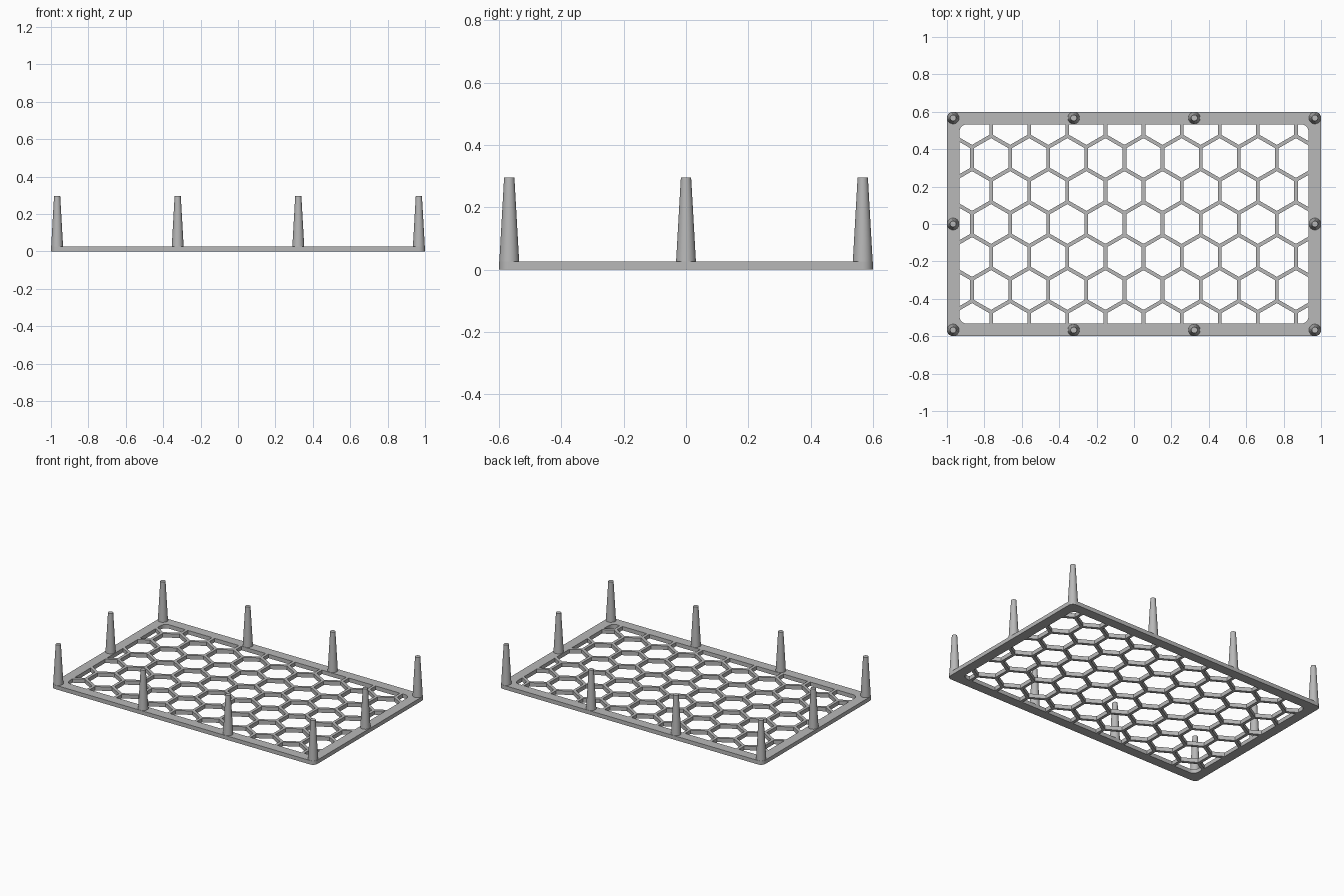
import bpy
import math
from mathutils import Vector

if "Cube" in bpy.data.objects:
    bpy.data.objects.remove(bpy.data.objects["Cube"])

HALF_X, HALF_Y = 1.0, 0.6      # outer half sizes
RIM = 0.067                    # frame width
THICK = 0.027                  # plate thickness
PITCH = 0.2037                 # honeycomb cell spacing
WALL = 0.02                    # honeycomb wall width
POST_H = 0.296

grey = bpy.data.materials.new("grey")
grey.use_nodes = True
colour = (0.48, 0.48, 0.48, 1)
grey.diffuse_color = colour
grey.node_tree.nodes["Principled BSDF"].inputs["Base Color"].default_value = colour


def rounded_rect(hx, hy, r, steps=8):
    """Counter-clockwise outline of a rectangle with round corners."""
    pts = []
    for q, (sx, sy) in enumerate([(1, 1), (-1, 1), (-1, -1), (1, -1)]):
        for i in range(steps + 1):
            a = (q + i / steps) * math.pi / 2
            pts.append(Vector((sx * (hx - r) + r * math.cos(a),
                               sy * (hy - r) + r * math.sin(a))))
    return pts


def clip(poly, normal, limit):
    """Keep the part of a convex polygon where p . normal <= limit."""
    out = []
    for i, b in enumerate(poly):
        a = poly[i - 1]
        da, db = a.dot(normal) - limit, b.dot(normal) - limit
        if (da > 0) != (db > 0):
            out.append(a.lerp(b, da / (da - db)))
        if db <= 0:
            out.append(b)
    return out


def hex_hole(centre, window):
    """Pointy-topped hexagonal hole, trimmed to the frame opening."""
    poly = window
    for k in range(6):
        n = Vector((math.cos(k * math.pi / 3), math.sin(k * math.pi / 3)))
        poly = clip(poly, n, centre.dot(n) + (PITCH - WALL) / 2)
    return poly


def add_outline(curve, pts):
    spline = curve.splines.new("POLY")
    spline.points.add(len(pts) - 1)
    for p, v in zip(spline.points, pts):
        p.co = (v.x, v.y, 0, 1)
    spline.use_cyclic_u = True


def smooth(obj):
    bpy.ops.object.select_all(action="DESELECT")
    obj.select_set(True)
    bpy.context.view_layer.objects.active = obj
    bpy.ops.object.shade_smooth_by_angle(angle=math.radians(30))


# Frame and honeycomb: one filled outline with trimmed hexagonal holes
curve = bpy.data.curves.new("honeycomb_outline", "CURVE")
curve.dimensions = "2D"
curve.fill_mode = "BOTH"
curve.extrude = THICK / 2
add_outline(curve, rounded_rect(HALF_X, HALF_Y, 0.033))
window = rounded_rect(HALF_X - RIM, HALF_Y - RIM, 0.04)
for row in range(-4, 5):
    shift = PITCH / 4 * (1 if row % 2 == 0 else -1)
    for col in range(-6, 7):
        centre = Vector((shift + col * PITCH, row * PITCH * math.sqrt(3) / 2))
        hole = hex_hole(centre, window)
        if len(hole) > 2:
            add_outline(curve, hole)

temp = bpy.data.objects.new("outline_helper", curve)
bpy.context.collection.objects.link(temp)
graph = bpy.context.evaluated_depsgraph_get()
mesh = bpy.data.meshes.new_from_object(temp.evaluated_get(graph))
bpy.data.objects.remove(temp)
plate = bpy.data.objects.new("honeycomb_frame", mesh)
plate.location.z = THICK / 2
bpy.context.collection.objects.link(plate)
mesh.materials.clear()
mesh.materials.append(grey)
smooth(plate)

# Tapered posts: four along each long side, one in the middle of each short side
px, py = HALF_X - 0.033, HALF_Y - 0.033
spots = [(x, y) for y in (-py, py) for x in (-px, -px / 3, px / 3, px)]
spots += [(-px, 0), (px, 0)]
base = 0.005
for i, (x, y) in enumerate(spots):
    bpy.ops.mesh.primitive_cone_add(vertices=32, radius1=0.033, radius2=0.0165,
                                    depth=POST_H - base,
                                    location=(x, y, (POST_H + base) / 2))
    post = bpy.context.object
    post.name = f"post_{i + 1}"
    post.data.materials.append(grey)
    smooth(post)
